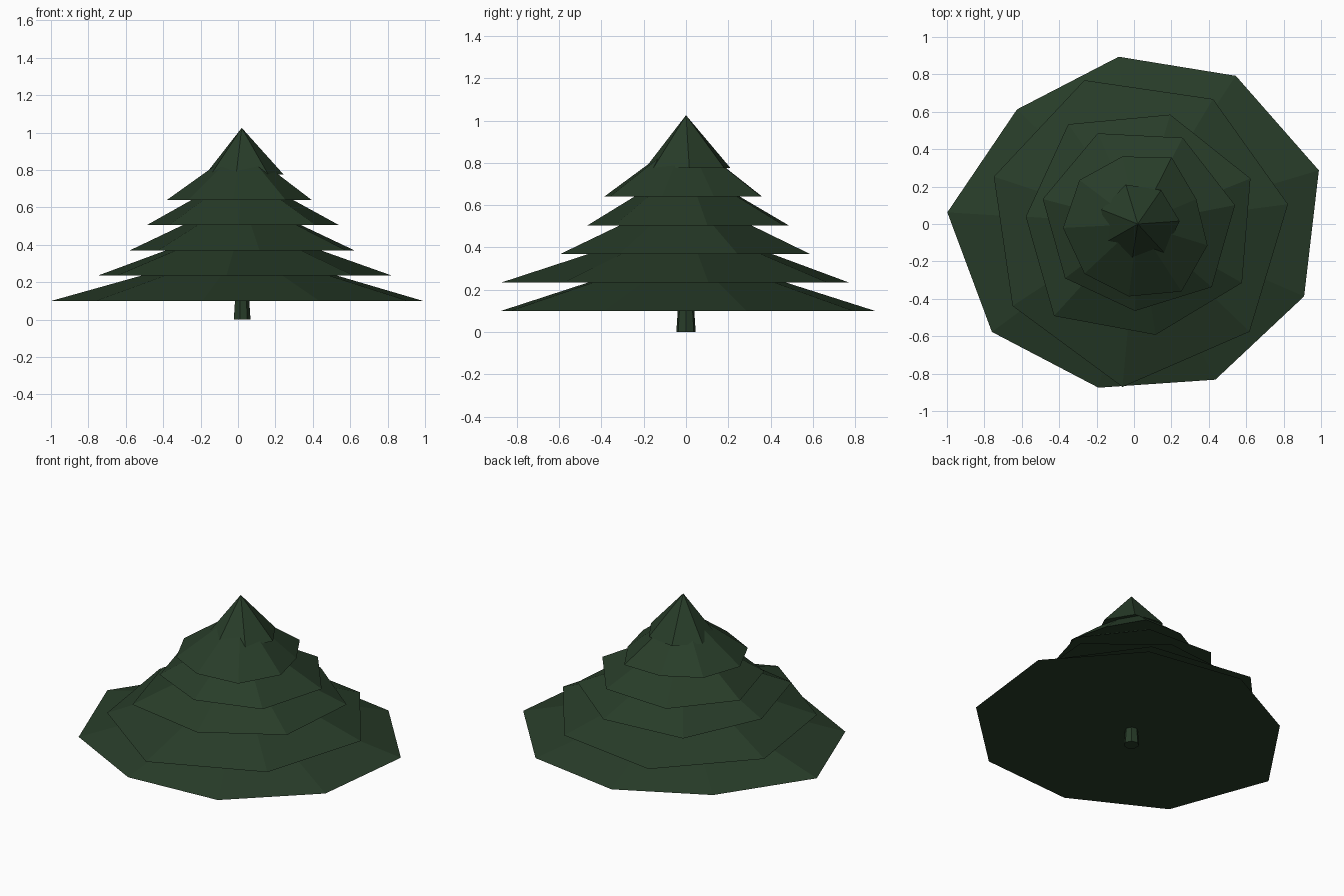
import bpy
import bmesh
from math import cos, sin, radians, tau
from mathutils import Vector

default_cube = bpy.data.objects.get("Cube")
if default_cube:
    bpy.data.objects.remove(default_cube)

AXIS_X = 0.02  # the stem stands slightly off the centre of the uneven skirt


def make_material(name, colour):
    material = bpy.data.materials.new(name)
    material.use_nodes = True
    material.diffuse_color = colour
    shader = material.node_tree.nodes["Principled BSDF"]
    shader.inputs["Base Color"].default_value = colour
    shader.inputs["Roughness"].default_value = 0.9
    return material


def finish(name, bm, material):
    bmesh.ops.recalc_face_normals(bm, faces=bm.faces)
    mesh = bpy.data.meshes.new(name)
    bm.to_mesh(mesh)
    bm.free()
    mesh.materials.append(material)
    obj = bpy.data.objects.new(name, mesh)
    bpy.context.collection.objects.link(obj)
    return obj


def ring(bm, radii, turn, z):
    """Evenly spaced corners, each with its own radius."""
    corners = []
    for i, radius in enumerate(radii):
        angle = radians(turn) + tau * i / len(radii)
        spot = Vector((AXIS_X + radius * cos(angle), radius * sin(angle), z))
        corners.append(bm.verts.new(spot))
    return corners


def branch_tier(name, z, height, turn, radii, material):
    """Closed low-poly cone with an uneven rim."""
    bm = bmesh.new()
    rim = ring(bm, radii, turn, z)
    tip = bm.verts.new((AXIS_X, 0, z + height))
    bm.faces.new(rim)
    for a, b in zip(rim, rim[1:] + rim[:1]):
        bm.faces.new((a, b, tip))
    return finish(name, bm, material)


def tapered_post(name, bottom, top, height, sides, material):
    bm = bmesh.new()
    low = ring(bm, [bottom] * sides, 0, 0)
    high = ring(bm, [top] * sides, 0, height)
    bm.faces.new(low)
    bm.faces.new(high)
    for i in range(sides):
        j = (i + 1) % sides
        bm.faces.new((low[i], low[j], high[j], high[i]))
    return finish(name, bm, material)


dark_green = make_material("dark_green", (0.021, 0.046, 0.022, 1))

# Trunk, running up inside the lowest branches
tapered_post("trunk", 0.047, 0.03, 0.25, 7, dark_green)

# Branch tiers from the ground up: turn in degrees, rim radii
tiers = [
    (16.5, [1.01, .95, .90, .89, 1.02, .97, .90, .93, .97]),
    (7.5, [.81, .78, .82, .81, .80, .875, .83]),
    (22, [.65, .61, .65, .60, .665, .60, .64]),
    (11, [.53, .52, .53, .525, .485, .465, .52]),
    (23, [.34, .40, .37, .39, .40, .39, .39, .43, .39]),
    (4, [.225, .22, .22, .21, .19, .195, .21]),
]
names = ["lowest", "second", "third", "fourth", "fifth", "top"]
for level, (turn, radii) in enumerate(tiers):
    height = 0.25 if level == len(tiers) - 1 else 0.285
    branch_tier(names[level] + "_branches", 0.1 + 0.135 * level,
                height, turn, radii, dark_green)
